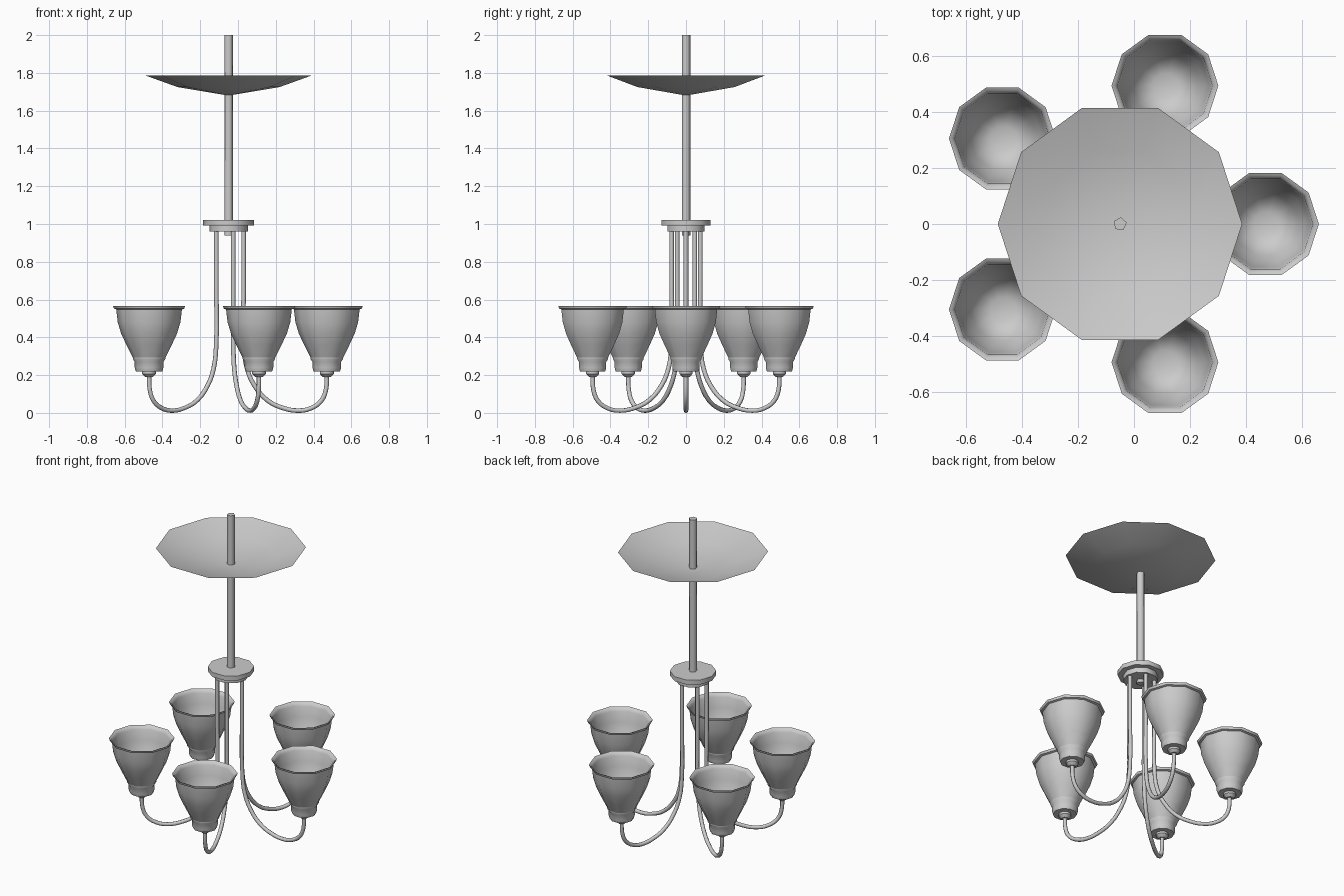
import bpy, math

if "Cube" in bpy.data.objects:
    bpy.data.objects.remove(bpy.data.objects["Cube"])

CX = -0.05          # x of the central axis
ARMS = 5
ARM_REACH = 0.52    # distance from axis to each shade


def lathe(name, profile, loc, sides=10, turn=0.0, angle=40):
    """Revolve (radius, z) points around a vertical axis; radius 0 is a pole."""
    verts, faces, rings = [], [], []
    for r, z in profile:
        start = len(verts)
        if r == 0:
            verts.append((0, 0, z))
            rings.append([start] * sides)
        else:
            for i in range(sides):
                a = turn + 2 * math.pi * i / sides
                verts.append((r * math.cos(a), r * math.sin(a), z))
            rings.append(list(range(start, start + sides)))
    for low, high in zip(rings, rings[1:]):
        for i in range(sides):
            j = (i + 1) % sides
            quad = [low[i], low[j], high[j], high[i]]
            faces.append(list(dict.fromkeys(quad)))
    mesh = bpy.data.meshes.new(name)
    mesh.from_pydata(verts, [], faces)
    obj = bpy.data.objects.new(name, mesh)
    obj.location = loc
    bpy.context.collection.objects.link(obj)
    smooth(obj, angle)
    return obj


def smooth(obj, angle):
    bpy.ops.object.select_all(action='DESELECT')
    obj.select_set(True)
    bpy.context.view_layer.objects.active = obj
    bpy.ops.object.shade_smooth_by_angle(angle=math.radians(angle))


def tube(name, points, radius):
    """Round tube along a smooth path, converted to a mesh."""
    curve = bpy.data.curves.new(name, 'CURVE')
    curve.dimensions = '3D'
    curve.bevel_depth = radius
    curve.bevel_resolution = 2
    curve.resolution_u = 3
    curve.use_fill_caps = True
    spline = curve.splines.new('BEZIER')
    spline.bezier_points.add(len(points) - 1)
    for bp, co in zip(spline.bezier_points, points):
        bp.co = co
        bp.handle_left_type = bp.handle_right_type = 'AUTO'
    obj = bpy.data.objects.new(name, curve)
    bpy.context.collection.objects.link(obj)
    bpy.ops.object.select_all(action='DESELECT')
    obj.select_set(True)
    bpy.context.view_layer.objects.active = obj
    bpy.ops.object.convert(target='MESH')
    smooth(bpy.context.view_layer.objects.active, 60)


# Central rod
lathe("rod", [(0, 0.94), (0.0245, 0.94), (0.0245, 2.0), (0, 2.0)],
      (CX, 0, 0), sides=5, turn=math.radians(12), angle=75)

# Shallow open ceiling dish
lathe("ceiling_dish", [(0, 1.68), (0.27, 1.725), (0.437, 1.785)], (CX, 0, 0))

# Stepped hub holding the arms
lathe("hub", [(0, 0.96), (0.102, 0.96), (0.102, 0.993), (0.135, 0.993),
              (0.135, 1.022), (0, 1.022)], (CX, 0, 0))

# Arm path as (distance from axis, z), from hub to lamp holder
arm_path = [(0.08, 0.97), (0.08, 0.65), (0.082, 0.34), (0.099, 0.23),
            (0.137, 0.145), (0.205, 0.067), (0.288, 0.026), (0.37, 0.012),
            (0.437, 0.025), (0.49, 0.063), (0.515, 0.12), (0.52, 0.205)]

# Holder, from finial up to the cup that grips the shade
holder_profile = [(0, 0.19), (0.02, 0.19), (0.037, 0.207), (0.037, 0.22),
                  (0.07, 0.22), (0.076, 0.24), (0.076, 0.27),
                  (0.086, 0.285), (0.086, 0.292), (0, 0.292)]

# Shade: outer wall, flared lip, then the open inside
shade_profile = [(0.084, 0.288), (0.12, 0.36), (0.148, 0.42), (0.166, 0.48),
                 (0.174, 0.548), (0.186, 0.552), (0.191, 0.567),
                 (0.18, 0.562), (0.17, 0.545), (0.161, 0.48), (0.143, 0.42),
                 (0.115, 0.36), (0.085, 0.313), (0.045, 0.298), (0, 0.295)]

for k in range(ARMS):
    a = 2 * math.pi * k / ARMS
    c, s = math.cos(a), math.sin(a)
    tube(f"arm_{k+1}", [(CX + r * c, r * s, z) for r, z in arm_path], 0.012)
    spot = (CX + ARM_REACH * c, ARM_REACH * s, 0)
    lathe(f"lamp_holder_{k+1}", holder_profile, spot)
    lathe(f"shade_{k+1}", shade_profile, spot, angle=50)
